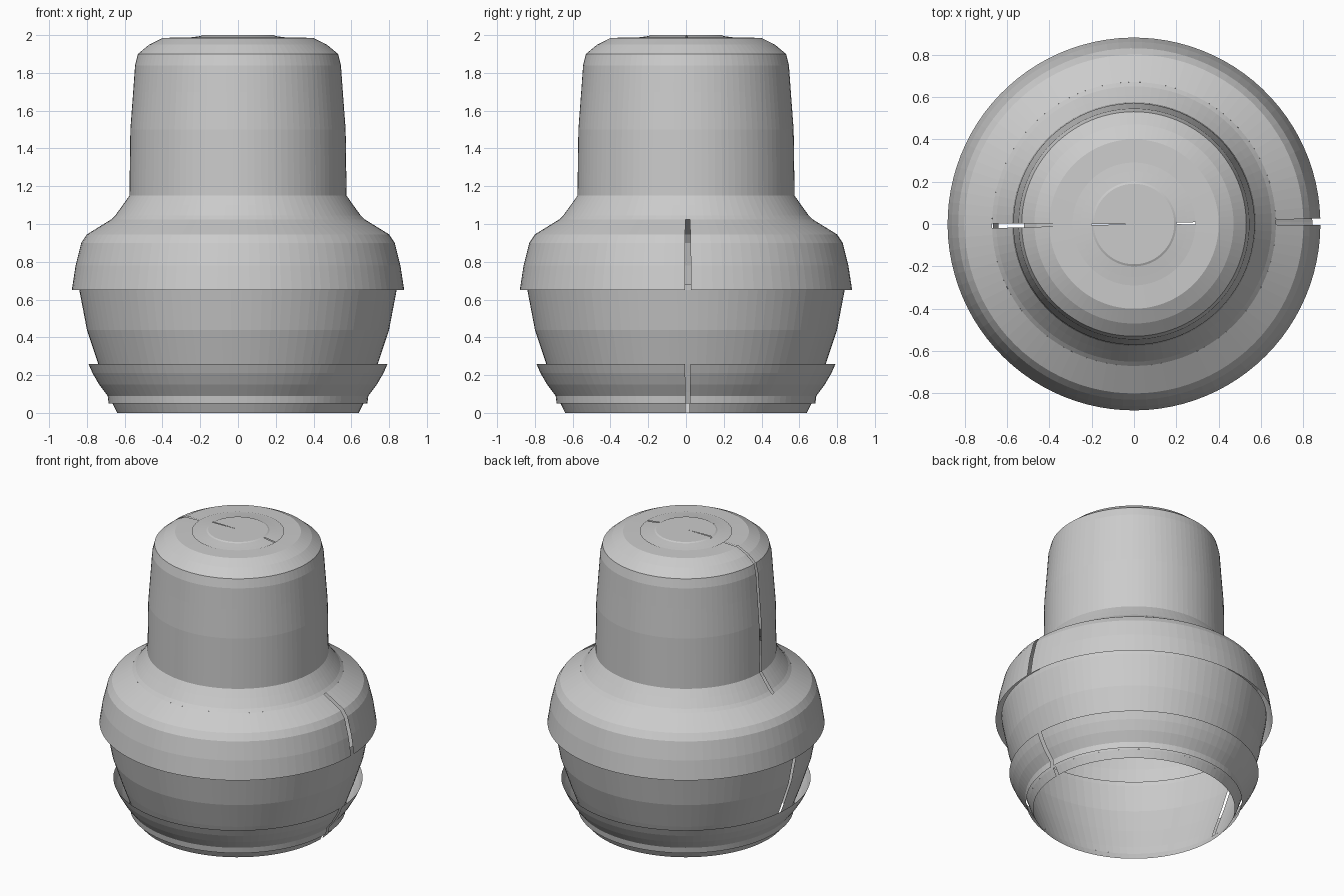
import bpy, bmesh, math

if "Cube" in bpy.data.objects:
    bpy.data.objects.remove(bpy.data.objects["Cube"])

SEGMENTS = 96
SLIT = math.radians(2.0)

grey = bpy.data.materials.new("plain_grey")
grey.diffuse_color = (0.6, 0.6, 0.6, 1.0)
grey.use_nodes = True
grey.node_tree.nodes["Principled BSDF"].inputs["Base Color"].default_value = grey.diffuse_color


def shell(name, profile, slit_angle):
    """Revolve a (radius, height) profile, leaving a narrow slit open."""
    bm = bmesh.new()
    start = math.radians(slit_angle) + SLIT * 0.85
    sweep = 2 * math.pi - SLIT
    rings = []
    for r, z in profile:
        if r == 0:
            rings.append([bm.verts.new((0, 0, z))] * (SEGMENTS + 1))
            continue
        rings.append([bm.verts.new((r * math.cos(start + sweep * i / SEGMENTS),
                                    r * math.sin(start + sweep * i / SEGMENTS), z))
                      for i in range(SEGMENTS + 1)])
    for low, high in zip(rings, rings[1:]):
        for i in range(SEGMENTS):
            corners = [low[i], low[i + 1], high[i + 1], high[i]]
            bm.faces.new(list(dict.fromkeys(corners)))
    mesh = bpy.data.meshes.new(name)
    bm.to_mesh(mesh)
    bm.free()
    mesh.materials.append(grey)
    obj = bpy.data.objects.new(name, mesh)
    bpy.context.collection.objects.link(obj)
    return obj


# Foot lip and flared collar, slit on the right
shell("foot_lip", [(0.64, 0), (0.665, 0.05)], 0)
shell("collar", [(0.685, 0.05), (0.69, 0.09), (0.735, 0.15), (0.77, 0.21),
                 (0.792, 0.26)], 0)

# Body wall, tucked into the collar and shoulder, slit on the left
shell("body", [(0.665, 0.05), (0.685, 0.11), (0.74, 0.26), (0.80, 0.44),
               (0.84, 0.65), (0.842, 0.68)], 180)

# Overhanging shoulder, slit on the right
shell("shoulder", [(0.88, 0.65), (0.86, 0.78), (0.83, 0.90), (0.80, 0.945),
                   (0.735, 0.985), (0.67, 1.025)], 0)

# Neck with flared base and rounded top, slit on the left
shell("neck", [(0.67, 1.025), (0.65, 1.045), (0.61, 1.10), (0.575, 1.15),
               (0.57, 1.50), (0.555, 1.70), (0.545, 1.84), (0.53, 1.90),
               (0.47, 1.95), (0.40, 1.985), (0.29, 1.988)], 180)

# Inner cap showing through the neck opening, slit on the right
shell("inner_cap", [(0.52, 1.895), (0.46, 1.945), (0.39, 1.978),
                    (0.29, 1.983), (0.25, 1.988), (0.20, 1.995)], 0)

# Small raised disc on top, slit on the left
shell("top_disc", [(0.20, 1.995), (0.19, 2.0), (0, 2.0)], 180)
